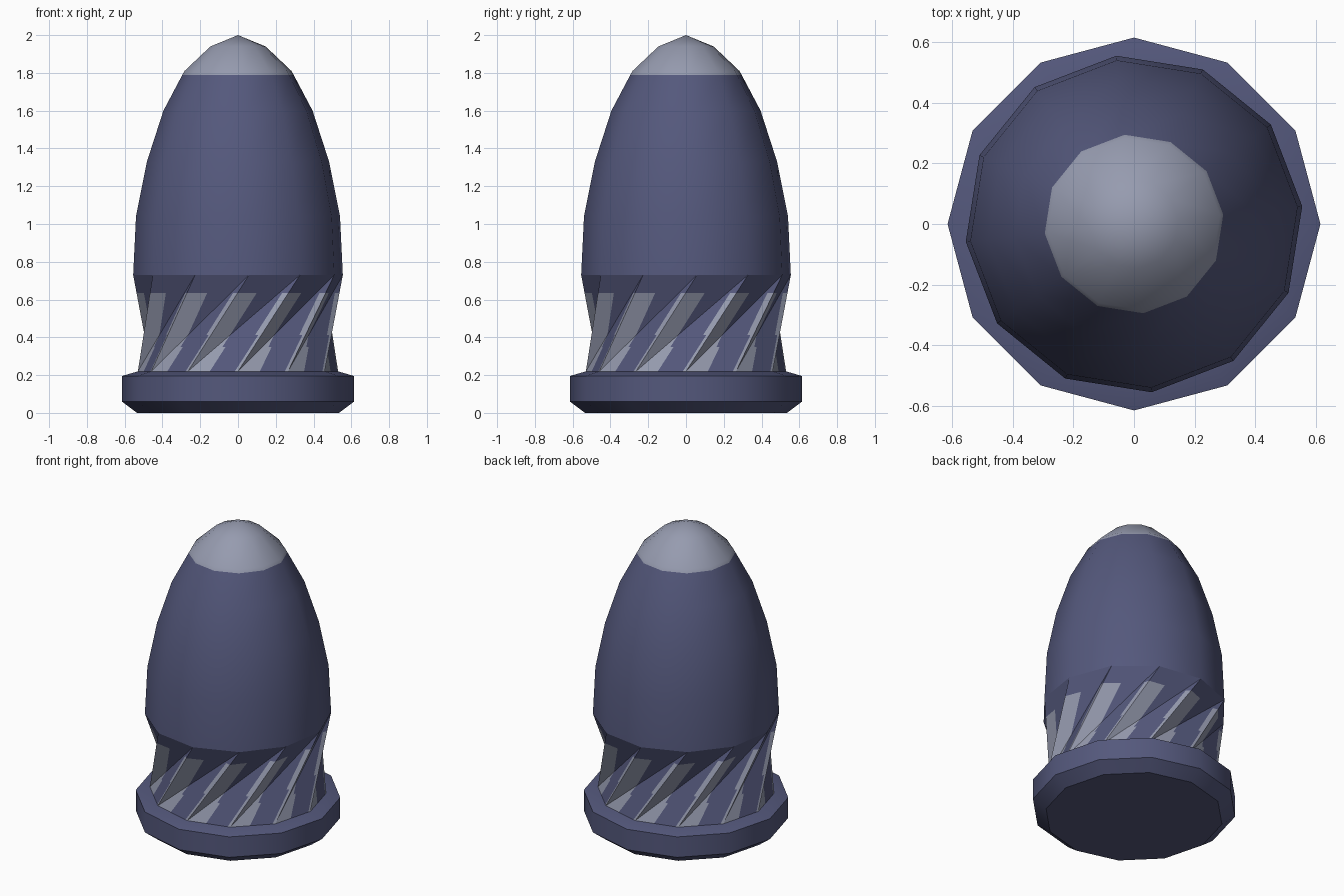
import bpy, bmesh, math
from mathutils import Vector

if "Cube" in bpy.data.objects:
    bpy.data.objects.remove(bpy.data.objects["Cube"])

SIDES = 12


def material(name, rgb):
    m = bpy.data.materials.new(name)
    m.diffuse_color = (*rgb, 1)
    m.use_nodes = True
    m.node_tree.nodes["Principled BSDF"].inputs["Base Color"].default_value = m.diffuse_color
    return m


NAVY = material("dusky navy", (0.089, 0.098, 0.202))
GREY = material("pale grey", (0.305, 0.328, 0.429))


def ring_point(r, z, i, turn=0.0):
    a = math.radians(turn) + 2 * math.pi * i / SIDES
    return Vector((r * math.cos(a), r * math.sin(a), z))


def finish(name, bm, angle):
    bmesh.ops.remove_doubles(bm, verts=bm.verts, dist=1e-5)
    mesh = bpy.data.meshes.new(name)
    bm.to_mesh(mesh)
    bm.free()
    ob = bpy.data.objects.new(name, mesh)
    bpy.context.collection.objects.link(ob)
    mesh.materials.append(NAVY)
    mesh.materials.append(GREY)
    bpy.ops.object.select_all(action='DESELECT')
    ob.select_set(True)
    bpy.context.view_layer.objects.active = ob
    bpy.ops.object.shade_smooth_by_angle(angle=math.radians(angle))
    return ob


def lathe(name, profile, turn, grey_above, angle):
    """Spin a bottom-to-top (radius, height) profile round the z axis."""
    bm = bmesh.new()
    for (r0, z0), (r1, z1) in zip(profile, profile[1:]):
        for i in range(SIDES):
            pts = [ring_point(r0, z0, i, turn)]
            if r0 > 0:
                pts.append(ring_point(r0, z0, i + 1, turn))
            pts.append(ring_point(r1, z1, i + 1, turn))
            if r1 > 0:
                pts.append(ring_point(r1, z1, i, turn))
            f = bm.faces.new([bm.verts.new(p) for p in pts])
            f.material_index = int(min(z0, z1) >= grey_above)
    return finish(name, bm, angle)


# Base rim: twelve-sided disc with bevelled edges
lathe("base_rim", [(0, 0), (0.535, 0), (0.615, 0.06), (0.615, 0.195),
                   (0.53, 0.22), (0, 0.22)], 0, 9, 37)

# Domed body with a pale tip
lathe("domed_body", [(0.558, 0.73), (0.543, 1.04), (0.485, 1.33), (0.397, 1.60),
                     (0.296, 1.79), (0.285, 1.81), (0.147, 1.94), (0, 2.0)],
      6, 1.785, 40)

# Twisted neck: each side is two triangles folded inward, painted with a slanted stripe
N = 16
neck = bmesh.new()
for i in range(SIDES):
    b0, b1 = (ring_point(0.53, 0.22, i + k) for k in (0, 1))
    t0, t1 = (ring_point(0.558, 0.73, i + k, 36) for k in (0, 1))

    def point(u, v):
        if u >= v:
            return b0 * (1 - u) + b1 * (u - v) + t1 * v
        return b0 * (1 - v) + t0 * (v - u) + t1 * u

    for a in range(N):
        for b in range(N):
            u0, u1, v0, v1 = a / N, (a + 1) / N, b / N, (b + 1) / N
            mid = (v0 + v1) / 2
            stripe = mid < 0.83 and (u0 < 0.40 - 0.1 * mid or u1 > 1 - 0.16 * mid)
            for tri in (((u0, v0), (u1, v0), (u1, v1)), ((u0, v0), (u1, v1), (u0, v1))):
                f = neck.faces.new([neck.verts.new(point(*c)) for c in tri])
                f.material_index = int(stripe)
finish("twisted_neck", neck, 40)
